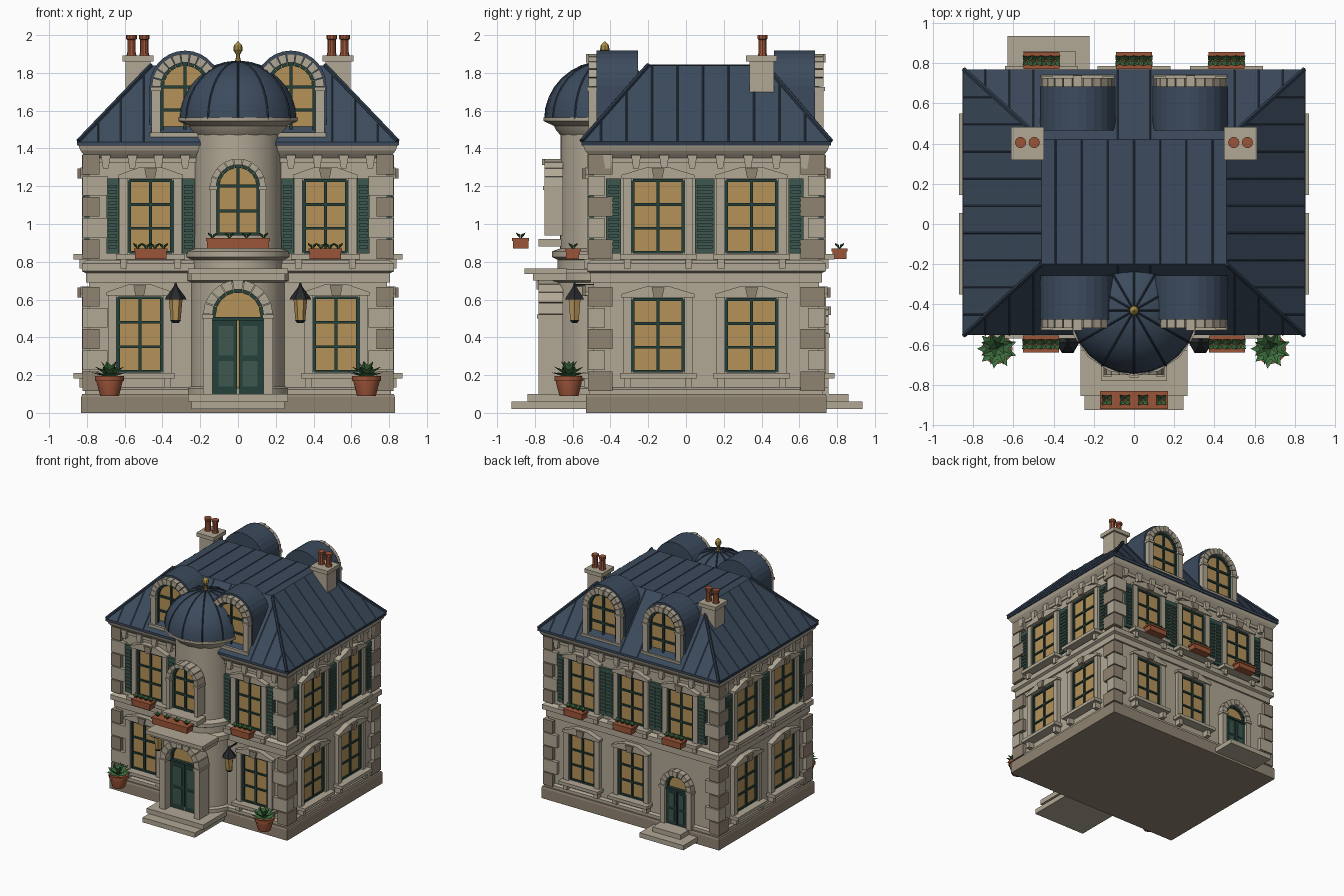
import bpy, bmesh, math
from mathutils import Matrix, Vector

if "Cube" in bpy.data.objects:
    bpy.data.objects.remove(bpy.data.objects["Cube"])

COL = {"stone": (.44, .39, .30), "stone_dark": (.28, .23, .17), "slate": (.045, .07, .11),
       "slate_edge": (.025, .04, .065), "amber": (.46, .29, .10), "green": (.018, .05, .042),
       "shutter": (.045, .095, .075), "clay": (.33, .09, .04), "iron": (.02, .022, .025),
       "leaf": (.05, .16, .05), "gold": (.40, .27, .06)}
MATS = {}
for k, c in COL.items():
    MATS[k] = bpy.data.materials.new(k)
    MATS[k].diffuse_color = (*c, 1)
parts = {}

def get(name, mat):
    return parts.setdefault(name, (bmesh.new(), mat))[0]

def loft(name, mat, rings):
    """Join closed rings of points and cap both ends."""
    bm = get(name, mat)
    vs = [[bm.verts.new(p) for p in r] for r in rings]
    n = len(vs[0])
    for a, b in zip(vs, vs[1:]):
        for i in range(n):
            bm.faces.new((a[i], a[(i + 1) % n], b[(i + 1) % n], b[i]))
    bm.faces.new(vs[0][::-1])
    bm.faces.new(vs[-1])

def poly(name, mat, M, pts, d0, d1):
    """Wall-space outline (u, z) pushed outward from d0 to d1."""
    loft(name, mat, [[M @ Vector((u, -d, z)) for u, z in pts] for d in (d0, d1)])

def box(name, mat, M, u0, u1, d0, d1, z0, z1):
    poly(name, mat, M, [(u0, z0), (u1, z0), (u1, z1), (u0, z1)], d0, d1)

def lathe(name, mat, x, y, prof, n=16):
    loft(name, mat, [[(x + r * math.cos(2 * math.pi * i / n), y + r * math.sin(2 * math.pi * i / n), z)
                      for i in range(n)] for r, z in prof])

def bar(name, mat, p, q, r, n=6):
    p, q = Vector(p), Vector(q)
    M = Matrix.Translation((p + q) / 2) @ (q - p).to_track_quat('Z', 'Y').to_matrix().to_4x4()
    bmesh.ops.create_cone(get(name, mat), cap_ends=True, segments=n, radius1=r, radius2=r,
                          depth=(q - p).length, matrix=M)

def rect(name, mat, prof):
    """Moulding round the whole house: (overhang, z)."""
    loft(name, mat, [[(-.79 - e, -.49 - e, z), (.79 + e, -.49 - e, z), (.79 + e, .705 + e, z),
                      (-.79 - e, .705 + e, z)] for e, z in prof])

def tuft(name, c, n, r, h, w):
    bm = get(name, "leaf")
    for k in range(n):
        a = 2 * math.pi * (k + .5) / n
        o, s = Vector((math.cos(a), math.sin(a), 0)), Vector((-math.sin(a), math.cos(a), 0))
        m = Vector(c) + o * r * .5 + Vector((0, 0, h * .7))
        b, t, l, q = [bm.verts.new(v) for v in (c, Vector(c) + o * r + Vector((0, 0, h)), m + s * w, m - s * w)]
        bm.faces.new((b, q, t))
        bm.faces.new((b, t, l))

def wall(x, y, deg):
    return Matrix.Translation((x, y, 0)) @ Matrix.Rotation(math.radians(deg), 4, 'Z')

W = Matrix.Identity(4)
FRONT, RIGHT, BACK, LEFT = wall(0, -.49, 0), wall(.79, 0, 90), wall(0, .705, 180), wall(-.79, 0, -90)

def planter(M, u, w, d0, d1, z):
    box("flower_boxes", "clay", M, u - w, u + w, d0, d1, z, z + .05)
    box("flower_boxes", "clay", M, u - w - .006, u + w + .006, d0 - .005, d1 + .005, z + .04, z + .055)
    for i in range(4):
        c = M @ Vector((u + w * (-.83 + i * .553), -(d0 + d1) / 2, z + .05))
        tuft("flower_box_plants", c, 4, .035, .035, .014)

def window(M, u, w, z0, z1, upper=False, so=.2, sw=.034, plants=False):
    h = w / 2
    box("window_glass", "amber", M, u - h, u + h, -.01, .008, z0, z1)
    for s in (-1, 1):
        e = u + s * h
        box("window_frames", "green", M, e - .009, e + .009, 0, .022, z0, z1)
        a = u + s * (h + .03)
        box("window_surrounds", "stone", M, a - .022, a + .022, 0, .035, z0 - .02, z1 + .03)
        box("sill_brackets", "stone", M, a - .018, a + .018, 0, .05, z0 - .085, z0 - .035)
        if upper:
            c = u + s * so
            box("shutters", "shutter", M, c - sw, c + sw, 0, .022, z0 - .005, z1 + .01)
            for k in range(12):
                z = z0 + .02 + k * (z1 - z0 - .03) / 12
                box("shutter_slats", "shutter", M, c - sw * .7, c + sw * .7, .02, .03, z, z + .016)
    box("window_frames", "green", M, u - .008, u + .008, 0, .02, z0, z1)
    for k in range(4):
        z = z0 + (z1 - z0) * k / 3
        box("window_frames", "green", M, u - h, u + h, 0, .019, z - .007, z + .007)
    # lintel with low gable and keystone
    g = h + .06
    poly("window_pediments", "stone", M, [(u - g, z1 + .012), (u + g, z1 + .012), (u + g, z1 + .03),
         (u + .06, z1 + .07), (u - .06, z1 + .07), (u - g, z1 + .03)], 0, .045)
    poly("keystones", "stone_dark", M, [(u - .022, z1 + .01), (u + .022, z1 + .01), (u + .034, z1 + .065),
         (u - .034, z1 + .065)], 0, .06)
    box("window_sills", "stone", M, u - g - .01, u + g + .01, 0, .08, z0 - .037, z0 - .01)
    if plants:
        planter(M, u, .083, .07, .145, z0 - .035)

def arch(M, u, z0, zs, r, t, d, door=None, n=9):
    """Round-headed opening with voussoirs, glazing and optional door leaf."""
    P = lambda q, a: (u + q * math.cos(a), zs + q * math.sin(a))
    poly("arched_glass", "amber", M, [(u - r, z0), (u + r, z0)] + [P(r, math.pi * i / 12) for i in range(13)],
         -.02, .012)
    for i in range(n):
        a, b = math.pi * i / n + .015, math.pi * (i + 1) / n - .015
        poly("arch_stones", "stone", M, [P(r, a), P(r + t, a), P(r + t, b), P(r, b)], -.03,
             d + (.012 if i == n // 2 else 0))
        poly("arched_frames", "green", M, [P(r - .018, a), P(r + .002, a), P(r + .002, b), P(r - .018, b)], 0, .03)
    for s in (-1, 1):
        lo, hi = sorted((u + s * r, u + s * (r + t)))
        box("arch_jambs", "stone", M, lo, hi, -.03, d, z0, zs)
        box("arch_imposts", "stone", M, lo - .006, hi + .006, -.03, d + .008, zs - .02, zs)
        box("arched_frames", "green", M, u + s * r - .016, u + s * r + .016, 0, .028, z0, zs)
    if door:
        for s in (-1, 1):
            lo, hi = sorted((u + s * .004, u + s * (r - .012)))
            box("door_leaves", "green", M, lo, hi, 0, .03, z0, door)
            for a, b in ((.1, .45), (.52, .92)):
                box("door_panels", "shutter", M, lo + .02, hi - .02, .03, .037,
                    z0 + (door - z0) * a, z0 + (door - z0) * b)
        box("arched_frames", "green", M, u - r, u + r, 0, .04, door, door + .018)
    else:
        box("arched_frames", "green", M, u - .008, u + .008, 0, .026, z0, zs + r)
        for z in (z0 + .008, z0 + (zs - z0) * .5, zs):
            box("arched_frames", "green", M, u - r, u + r, 0, .024, z - .008, z + .008)

# House body, plinth, belt course and cornice
rect("walls", "stone", [(0, .08), (0, 1.4)])
rect("plinth", "stone_dark", [(.04, 0), (.04, .085), (.035, .1)])
rect("base_moulding", "stone", [(.02, .1), (.02, .125), (0, .135)])
rect("belt_course", "stone", [(.015, .69), (.015, .74), (.035, .75), (.035, .79), (.01, .81)])
rect("frieze_band", "stone", [(.012, 1.325), (.012, 1.35), (.03, 1.37), (.045, 1.39), (.055, 1.42)])

# Mansard roof with hip rolls and seams
T, Y0, Y1, E0, E1 = .46, -.2, .42, -.553, .768
loft("roof", "slate", [[(-x, a, z), (x, a, z), (x, b, z), (-x, b, z)]
     for x, a, b, z in ((.85, E0, E1, 1.415), (.85, E0, E1, 1.435), (T, Y0, Y1, 1.84))])
rect("roof_eave", "slate_edge", [(.062, 1.418), (.062, 1.436)])
for s in (-1, 1):
    for ya, yb in ((E0, Y0), (E1, Y1)):
        bar("roof_hips", "slate_edge", (s * .845, ya, 1.44), (s * T, yb, 1.842), .013)
    for k in range(9):
        y = -.45 + k * .135
        t = min(1, (y - E0) / (Y0 - E0), (E1 - y) / (E1 - Y1))
        bar("roof_seams", "slate", (s * .85, y, 1.435), (s * (.85 - .39 * t), y, 1.435 + .405 * t), .004, 4)
    for ya, yb in ((E0, Y0), (E1, Y1)):
        for x in (.08, .5, .62, .74):
            t = min(1, (.85 - x) / .39)
            bar("roof_seams", "slate", (s * x, ya, 1.435), (s * x, ya + (yb - ya) * t, 1.435 + .405 * t), .004, 4)
for k in range(7):
    bar("roof_seams", "slate", (-.39 + k * .13, Y0, 1.841), (-.39 + k * .13, Y1, 1.841), .004, 4)

# Quoins and cornice brackets
for sx in (-1, 1):
    for yc, sy in ((-.52, 1), (.735, -1)):
        for zb in (.115, .815):
            for k in range(5):
                lx, ly = ((.09, .13), (.13, .09))[k % 2]
                xs, ys = sorted((sx * .822, sx * (.822 - lx))), sorted((-yc, -yc - sy * ly))
                box("quoins_" + "ab"[k % 2], ("stone_dark", "stone")[k % 2], W, *xs, *ys,
                    zb + k * .112, zb + k * .112 + .104)
for M, L, c in ((FRONT, .7, 0), (BACK, .7, 0), (RIGHT, .52, .107), (LEFT, .52, -.107)):
    n = round(2 * L / .14)
    for k in range(n + 1):
        u = c - L + 2 * L * k / n
        poly("cornice_brackets", "stone", M, [(u - .015, 1.295), (u + .015, 1.295), (u + .026, 1.365),
             (u - .026, 1.365)], 0, .035)

# Windows on every wall
for s in (-1, 1):
    window(FRONT, s * .52, .23, .22, .61)
    window(FRONT, s * .4625, .225, .85, 1.23, True, .2, .033, True)
for M, s in ((RIGHT, 1), (LEFT, -1)):
    for u in (-.148, .347):
        window(M, s * u, .265, .22, .60)
        window(M, s * u, .265, .85, 1.23, True, .235, .04)
for u in (-.46, 0, .46):
    window(BACK, u, .225, .85, 1.23, True, .2, .033, True)
    if u < .4:
        window(BACK, u, .225, .22, .60)

# Back door and steps
arch(BACK, .43, .1, .42, .1, .045, .05, .39)
box("back_step_lower", "stone", W, -.63, -.22, -.935, -.7, .02, .06)
box("back_step_upper", "stone", W, -.55, -.29, -.86, -.7, .06, .1)

# Entrance tower with dome
C = -.43
lathe("tower", "stone", 0, C, [(.275, .08), (.275, .13), (.255, .14), (.255, .69), (.28, .7), (.28, .74),
      (.25, .76), (.25, .81), (.28, .825), (.28, .855), (.238, .87), (.235, 1.48)], 32)
lathe("tower_cornice", "stone", 0, C, [(.235, 1.47), (.26, 1.5), (.27, 1.52), (.325, 1.545), (.325, 1.565)], 16)
D = [(.316 * math.cos(a), 1.555 + .305 * math.sin(a)) for a in [i * math.pi / 16.2 for i in range(9)]]
lathe("dome", "slate", 0, C, D, 24)
for k in range(12):
    a = math.pi * k / 6
    for (r0, z0), (r1, z1) in zip(D, D[1:]):
        bar("dome_ribs", "slate_edge", (r0 * math.cos(a), C + r0 * math.sin(a), z0),
            (r1 * math.cos(a), C + r1 * math.sin(a), z1), .005, 4)
lathe("finial", "gold", 0, C, [(.02, 1.85), (.01, 1.885), (.012, 1.9), (.025, 1.92), (.022, 1.945), (.004, 1.965)], 8)

# Tower portal, canopy, upper window and planter
TW = wall(0, -.68, 0)
arch(TW, 0, .1, .52, .135, .05, .1, .49)
box("door_canopy", "stone", TW, -.25, .25, -.05, .13, .7, .735)
box("door_canopy", "stone", TW, -.265, .265, -.05, .175, .735, .765)
arch(TW, 0, .94, 1.2, .115, .032, .07)
box("tower_sill", "stone", TW, -.165, .165, -.02, .1, .88, .92)
planter(TW, 0, .163, .155, .235, .87)
box("front_step_lower", "stone", W, -.245, .245, .5, .925, .02, .06)
box("front_step_upper", "stone", W, -.265, .265, .5, .84, .06, .1)

# Dormers
for M in (wall(0, -.47, 0), wall(0, .68, 180)):
    for u in (-.28, .28):
        o = [(u + .188 * math.cos(math.pi * i / 14), 1.73 + .188 * math.sin(math.pi * i / 14)) for i in range(15)]
        poly("dormer_hoods", "slate", M, [(u - .188, 1.45), (u + .188, 1.45)] + o, -.215, .004)
        arch(M, u, 1.48, 1.725, .13, .047, .047, None, 11)
        box("dormer_sills", "stone", M, u - .185, u + .185, -.02, .06, 1.45, 1.485)

# Chimneys
for s in (-1, 1):
    x = s * .53
    box("chimneys", "stone", W, x - .066, x + .066, -.465, -.335, 1.68, 1.86)
    box("chimney_caps", "stone", W, x - .082, x + .082, -.482, -.318, 1.86, 1.892)
    for dx in (-.034, .034):
        lathe("chimney_pots", "clay", x + dx, .405, [(.027, 1.89), (.022, 1.91), (.022, 1.975), (.028, 1.98), (.028, 2.0)], 10)

# Lanterns and potted plants by the entrance
for s in (-1, 1):
    x, y = s * .33, -.59
    lathe("lantern_glass", "amber", x, y, [(.026, .49), (.036, .6)], 6)
    lathe("lantern_caps", "iron", x, y, [(.058, .6), (.05, .615), (.02, .655), (.01, .67), (.004, .69)], 6)
    lathe("lantern_bases", "iron", x, y, [(.015, .475), (.03, .492)], 6)
    bar("lantern_arms", "iron", (x, -.48, .675), (x, y, .675), .007)
    x, y = s * .68, -.62
    lathe("plant_pots", "clay", x, y, [(.05, .09), (.068, .16), (.068, .168), (.077, .17), (.077, .195), (.06, .195), (.055, .18)], 12)
    for n, r, h, w in ((9, .1, .03, .026), (8, .085, .06, .024), (5, .045, .09, .02)):
        tuft("pot_plants", (x, y, .185), n, r, h, w)

# Turn every collected part into an object
SMOOTH = ("tower", "tower_cornice", "dome", "finial", "plant_pots", "chimney_pots")
for name, (bm, mat) in parts.items():
    bmesh.ops.recalc_face_normals(bm, faces=bm.faces)
    me = bpy.data.meshes.new(name)
    bm.to_mesh(me)
    bm.free()
    ob = bpy.data.objects.new(name, me)
    me.materials.append(MATS[mat])
    bpy.context.collection.objects.link(ob)
    if name in SMOOTH:
        bpy.ops.object.select_all(action='DESELECT')
        ob.select_set(True)
        bpy.context.view_layer.objects.active = ob
        bpy.ops.object.shade_smooth_by_angle()

for m in bpy.data.materials:
    if m.users and not m.is_grease_pencil:
        m.use_nodes = True
        m.node_tree.nodes["Principled BSDF"].inputs["Base Color"].default_value = m.diffuse_color
